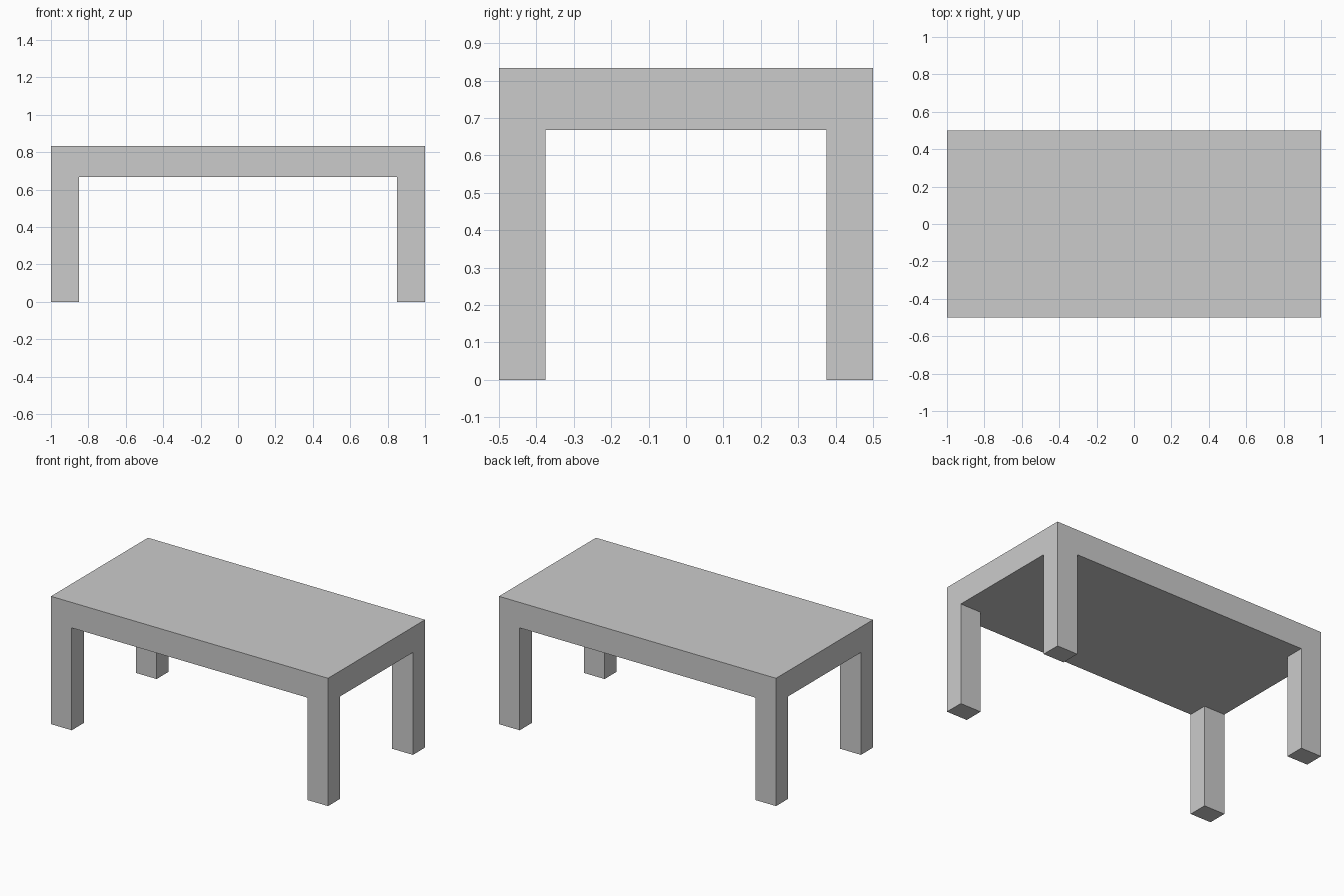
import bpy
import bmesh
from mathutils import Matrix, Vector

if "Cube" in bpy.data.objects:
    bpy.data.objects.remove(bpy.data.objects["Cube"])

LENGTH, DEPTH = 2.0, 1.0
TOP_Z, UNDER_Z = 0.834, 0.668
LEG_X, LEG_Y = 0.15, 0.125

bm = bmesh.new()

# Thick table top
thickness = TOP_Z - UNDER_Z
bmesh.ops.create_cube(
    bm, size=1.0,
    matrix=Matrix.Translation((0, 0, UNDER_Z + thickness / 2))
    @ Matrix.Diagonal((LENGTH, DEPTH, thickness, 1)))

# Loop cuts that mark out the leg footprints
cut_x, cut_y = LENGTH / 2 - LEG_X, DEPTH / 2 - LEG_Y
for axis, offset in ((Vector((1, 0, 0)), cut_x), (Vector((0, 1, 0)), cut_y)):
    for side in (-1, 1):
        bmesh.ops.bisect_plane(
            bm, geom=bm.verts[:] + bm.edges[:] + bm.faces[:],
            plane_co=axis * offset * side, plane_no=axis)

# Legs extruded down from the four corner faces of the underside
bm.normal_update()
corners = []
for face in bm.faces:
    c = face.calc_center_median()
    if face.normal.z < -0.9 and abs(c.x) > cut_x and abs(c.y) > cut_y:
        corners.append(face)
legs = bmesh.ops.extrude_face_region(bm, geom=corners)
feet = [v for v in legs["geom"] if isinstance(v, bmesh.types.BMVert)]
bmesh.ops.translate(bm, verts=feet, vec=(0, 0, -UNDER_Z))
bmesh.ops.recalc_face_normals(bm, faces=bm.faces)

mesh = bpy.data.meshes.new("table")
bm.to_mesh(mesh)
bm.free()
bpy.context.collection.objects.link(bpy.data.objects.new("table", mesh))
